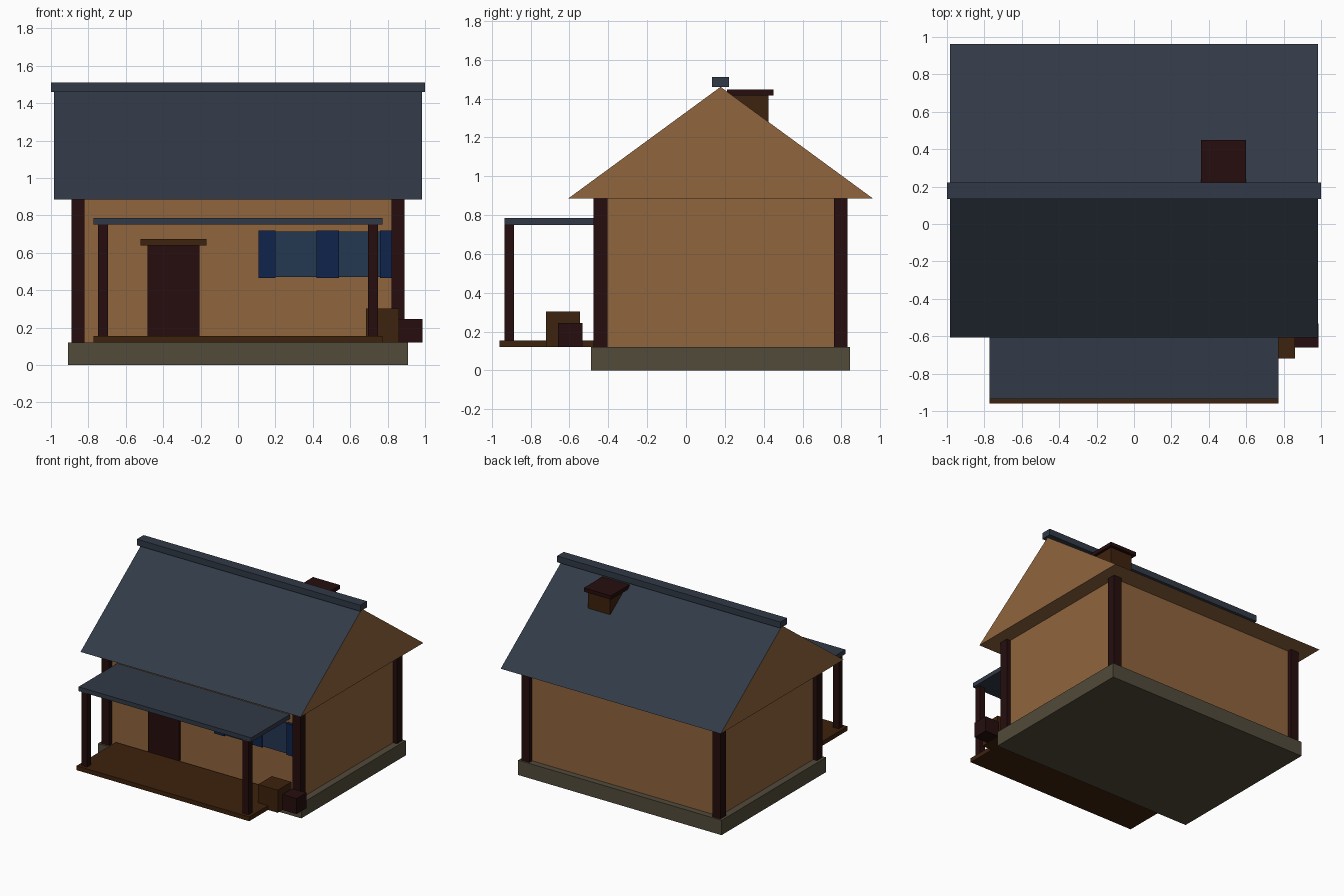
import bpy
import bmesh

if "Cube" in bpy.data.objects:
    bpy.data.objects.remove(bpy.data.objects["Cube"], do_unlink=True)


def material(name, r, g, b):
    mat = bpy.data.materials.new(name)
    mat.use_nodes = True
    mat.diffuse_color = (r, g, b, 1)
    mat.node_tree.nodes["Principled BSDF"].inputs["Base Color"].default_value = (r, g, b, 1)
    return mat


tan = material("tan plaster", 0.275, 0.128, 0.047)
stone = material("grey stone", 0.085, 0.07, 0.043)
dark = material("dark timber", 0.019, 0.004, 0.004)
brown = material("brown timber", 0.048, 0.016, 0.004)
slate = material("slate", 0.031, 0.042, 0.063)
glass = material("window blue", 0.017, 0.039, 0.083)
shutter = material("shutter blue", 0.005, 0.017, 0.072)


def finish(name, bm, *mats):
    bmesh.ops.recalc_face_normals(bm, faces=bm.faces)
    mesh = bpy.data.meshes.new(name)
    bm.to_mesh(mesh)
    bm.free()
    for mat in mats:
        mesh.materials.append(mat)
    obj = bpy.data.objects.new(name, mesh)
    bpy.context.collection.objects.link(obj)
    return obj


def box(name, mat, xs, ys, zs):
    """Box spanning the given (low, high) ranges."""
    bm = bmesh.new()
    bmesh.ops.create_cube(bm, size=1)
    for v in bm.verts:
        for i, (low, high) in enumerate((xs, ys, zs)):
            v.co[i] = low if v.co[i] < 0 else high
    return finish(name, bm, mat)


# House body
BASE, EAVE, RIDGE, MID = 0.12, 0.885, 1.46, 0.178
WALL = -0.44
box("foundation", stone, (-0.91, 0.91), (-0.49, 0.845), (0, BASE))
box("walls", tan, (-0.855, 0.855), (WALL, 0.795), (BASE, EAVE))
for side, x in (("right", -0.855), ("left", 0.855)):
    for end, y in (("front", WALL), ("back", 0.797)):
        box(f"{end}_{side}_corner_post", dark, (x - 0.035, x + 0.035),
            (y - 0.035, y + 0.035), (BASE, EAVE))

# Roof prism: slate slopes, plaster gables and soffit
bm = bmesh.new()
end = bm.faces.new([bm.verts.new((-0.985, y, z)) for y, z in
                    ((-0.607, EAVE), (0.963, EAVE), (MID, RIDGE))])
ext = bmesh.ops.extrude_face_region(bm, geom=[end], use_keep_orig=True)
moved = [v for v in ext["geom"] if isinstance(v, bmesh.types.BMVert)]
bmesh.ops.translate(bm, verts=moved, vec=(1.97, 0, 0))
roof = finish("roof", bm, tan, slate)
for face in roof.data.polygons:
    face.material_index = int(face.normal.z > 0.3)
box("ridge_cap", slate, (-1, 1), (MID - 0.043, MID + 0.043), (RIDGE, 1.51))

# Chimney
box("chimney", brown, (0.38, 0.58), (0.228, 0.426), (1.2, 1.416))
box("chimney_cap", dark, (0.357, 0.6), (0.21, 0.45), (1.416, 1.446))

# Porch
box("porch_deck", brown, (-0.773, 0.773), (-0.96, -0.46), (BASE, 0.155))
box("porch_roof", slate, (-0.773, 0.773), (-0.935, WALL), (0.75, 0.785))
for side, x in (("right", -0.722), ("left", 0.722)):
    box(f"porch_{side}_post", dark, (x - 0.026, x + 0.026), (-0.935, -0.885), (0.155, 0.75))

# Door and its lintel
box("door", dark, (-0.485, -0.205), (WALL - 0.02, WALL), (0.155, 0.64))
box("door_lintel", brown, (-0.522, -0.168), (WALL - 0.033, WALL), (0.64, 0.675))

# Two windows with a shutter on each side
for n, x in enumerate((0.31, 0.65), 1):
    box(f"window_{n}", glass, (x - 0.115, x + 0.115), (WALL - 0.015, WALL), (0.47, 0.715))
    for side, s in (("right", -0.155), ("left", 0.155)):
        box(f"window_{n}_{side}_shutter", shutter, (x + s - 0.045, x + s + 0.045),
            (WALL - 0.025, WALL), (0.465, 0.72))

# Crates beside the porch
box("large_crate", brown, (0.685, 0.86), (-0.72, -0.545), (BASE, 0.303))
box("small_crate", dark, (0.86, 0.987), (-0.66, -0.533), (BASE, 0.245))
